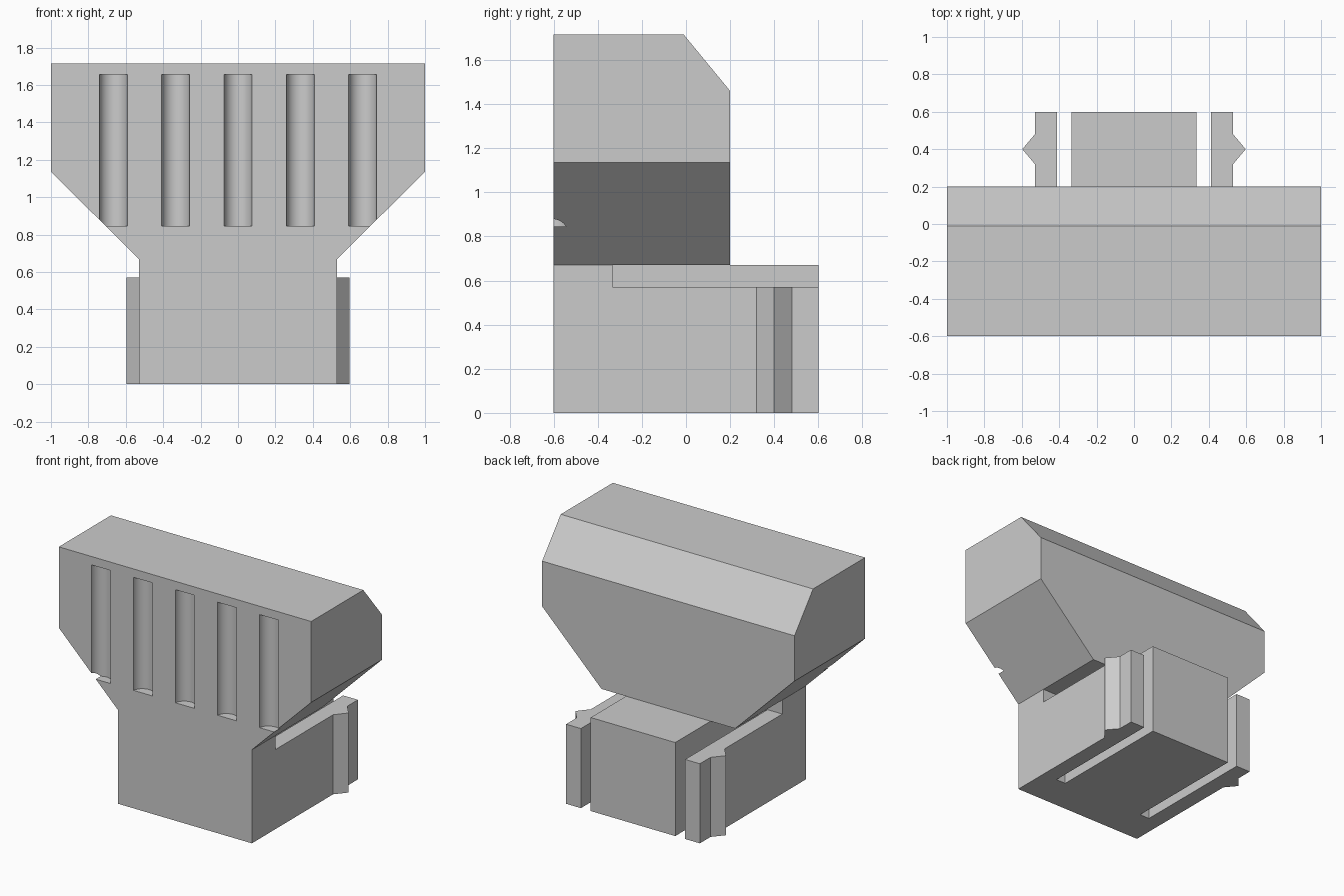
import bpy
import bmesh
from math import radians
from mathutils import Vector

cube = bpy.data.objects.get("Cube")
if cube:
    bpy.data.objects.remove(cube, do_unlink=True)

GREY = (0.6, 0.6, 0.6, 1)
grey = bpy.data.materials.new("plain grey")
grey.use_nodes = True
grey.diffuse_color = GREY
grey.node_tree.nodes["Principled BSDF"].inputs["Base Color"].default_value = GREY


def prism(name, outline, axis, lo, hi):
    """Extrude a 2D outline along x (y,z), y (x,z) or z (x,y)."""
    place = {"x": lambda a, b, t: (t, a, b),
             "y": lambda a, b, t: (a, t, b),
             "z": lambda a, b, t: (a, b, t)}[axis]
    bm = bmesh.new()
    face = bm.faces.new([bm.verts.new(place(a, b, lo)) for a, b in outline])
    new = bmesh.ops.extrude_face_region(bm, geom=[face])["geom"]
    bmesh.ops.translate(bm, verts=[v for v in new if isinstance(v, bmesh.types.BMVert)],
                        vec=Vector(place(0, 0, hi - lo)))
    bmesh.ops.recalc_face_normals(bm, faces=bm.faces)
    mesh = bpy.data.meshes.new(name)
    bm.to_mesh(mesh)
    bm.free()
    mesh.materials.append(grey)
    obj = bpy.data.objects.new(name, mesh)
    bpy.context.collection.objects.link(obj)
    return obj


def cut(target, cutter):
    cutter.hide_render = True
    mod = target.modifiers.new("cut", "BOOLEAN")
    mod.operation = "DIFFERENCE"
    mod.solver = "EXACT"
    mod.object = cutter
    bpy.context.view_layer.objects.active = target
    bpy.ops.object.modifier_apply(modifier=mod.name)
    bpy.data.objects.remove(cutter, do_unlink=True)


# Body: flared front outline, run the full depth
half = [(0.53, 0), (0.53, 0.67), (1, 1.135), (1, 1.715)]
body = prism("connector_body", half + [(-x, z) for x, z in reversed(half)], "y", -0.6, 0.6)

# Step behind the head, with its sloping upper back edge
cut(body, prism("rear_cutter",
                [(0.2, 0.67), (0.2, 1.46), (-0.01, 1.715), (-0.05, 2), (1, 2), (1, 0.67)],
                "x", -1.5, 1.5))

# Side arms: through slot plus lowered top on each side
for s in (-1, 1):
    step = [(0.335, -0.5), (0.413, -0.5), (0.413, 0.57), (0.8, 0.57), (0.8, 0.67), (0.335, 0.67)]
    cut(body, prism("arm_cutter", [(s * x, z) for x, z in step], "y", -0.333, 1))

# Rounded finger grooves on the front
for i in range(-2, 3):
    bpy.ops.mesh.primitive_cylinder_add(vertices=48, radius=0.075, depth=0.81,
                                        location=(i / 3, -0.607, 1.25))
    groove = bpy.context.object
    groove.data.materials.append(grey)
    cut(body, groove)

bpy.ops.object.select_all(action="DESELECT")
body.select_set(True)
bpy.context.view_layer.objects.active = body
bpy.ops.object.shade_smooth_by_angle(angle=radians(25))

# Pointed catches on the outside of the arms
for side, s in (("left", 1), ("right", -1)):
    prism(side + "_catch", [(s * 0.53, 0.32), (s * 0.597, 0.4), (s * 0.53, 0.48)], "z", 0, 0.57)
